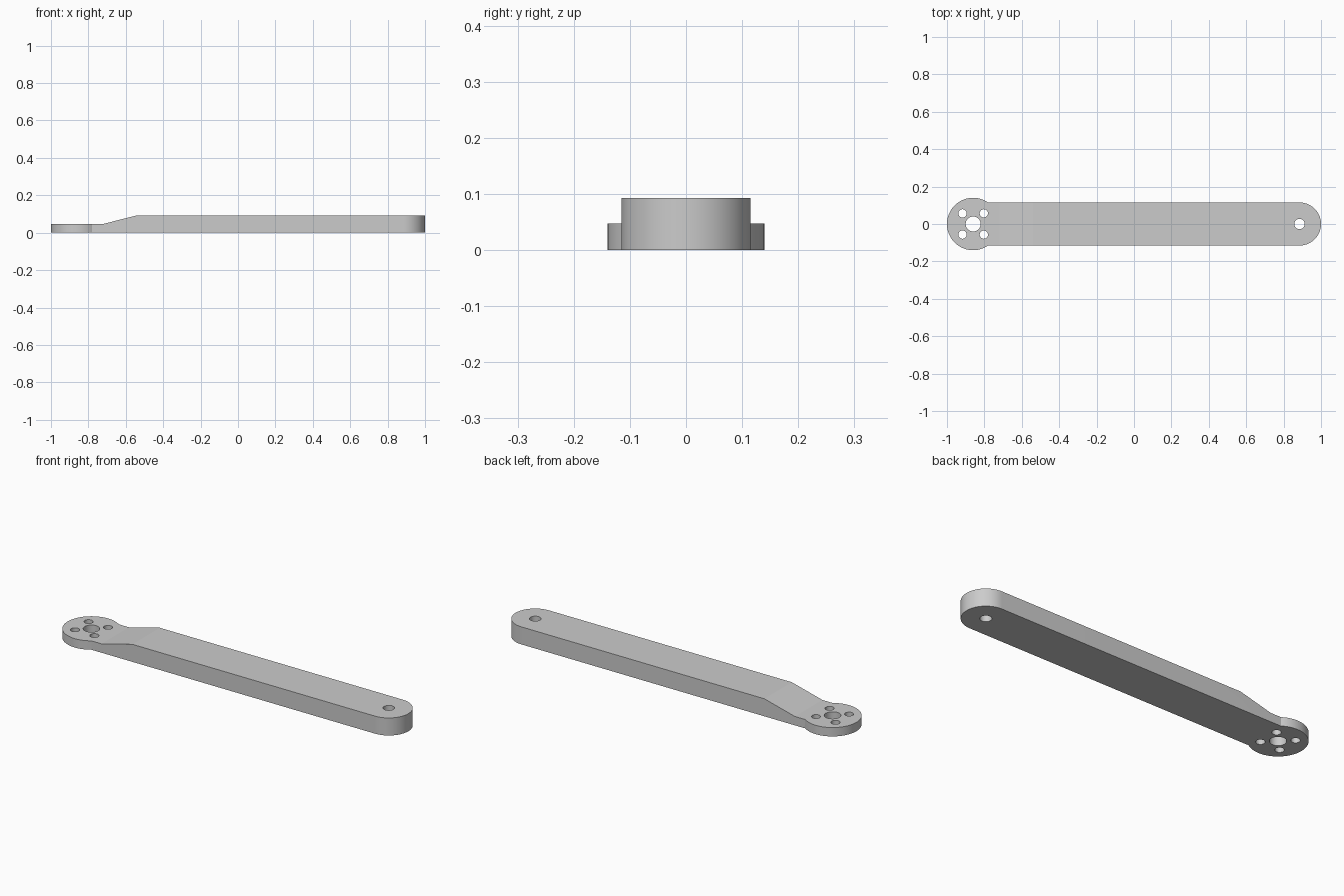
import bpy, bmesh
from math import acos, asin, cos, sin, pi, radians

if "Cube" in bpy.data.objects:
    bpy.data.objects.remove(bpy.data.objects["Cube"])

HUB_X, HUB_R, HUB_H = -0.86, 0.14, 0.047
ARM_R, ARM_H = 0.115, 0.093
TIP_X = 1 - ARM_R

grey = bpy.data.materials.new("plain grey")
grey.use_nodes = True
colour = (0.6, 0.6, 0.6, 1)
grey.diffuse_color = colour
grey.node_tree.nodes["Principled BSDF"].inputs["Base Color"].default_value = colour


def prism(name, points, sweep):
    """Extrude a closed outline of 3D points along a sweep vector."""
    bm = bmesh.new()
    face = bm.faces.new([bm.verts.new(p) for p in points])
    top = bmesh.ops.extrude_face_region(bm, geom=[face])["geom"]
    moved = [v for v in top if isinstance(v, bmesh.types.BMVert)]
    bmesh.ops.translate(bm, verts=moved, vec=sweep)
    bmesh.ops.recalc_face_normals(bm, faces=bm.faces)
    mesh = bpy.data.meshes.new(name)
    bm.to_mesh(mesh)
    bm.free()
    mesh.materials.append(grey)
    obj = bpy.data.objects.new(name, mesh)
    bpy.context.collection.objects.link(obj)
    return obj


def arc(cx, cy, r, start, end, steps, z=0):
    angles = [start + (end - start) * i / steps for i in range(steps + 1)]
    return [(cx + r * cos(a), cy + r * sin(a), z) for a in angles]


# Arm outline: round hub on the right end, rounded tip on the left end
neck = asin(ARM_R / HUB_R)
outline = arc(HUB_X, 0, HUB_R, neck, 2 * pi - neck, 64)
outline += arc(TIP_X, 0, ARM_R, -pi / 2, pi / 2, 48)
arm = prism("lever_arm", outline, (0, 0, ARM_H))

# Cutter that lowers the hub and slopes up to the full thickness
step = [(-1.2, HUB_H), (-0.72, HUB_H), (-0.54, ARM_H), (-0.54, 0.2), (-1.2, 0.2)]
cutters = [prism("step_cutter", [(x, -0.3, z) for x, z in step], (0, 0.6, 0))]

# Hole cutters: hub bore, four bolt holes, tip pivot hole
holes = [(HUB_X, 0, 0.04), (TIP_X, 0, 0.028)]
holes += [(HUB_X + sx * 0.057, sy * 0.057, 0.022) for sx in (-1, 1) for sy in (-1, 1)]
for x, y, r in holes:
    ring = arc(x, y, r, 0, 2 * pi, 40, -0.1)[:-1]
    cutters.append(prism("hole_cutter", ring, (0, 0, 0.4)))

bpy.context.view_layer.objects.active = arm
for cutter in cutters:
    cut = arm.modifiers.new("cut", "BOOLEAN")
    cut.operation = "DIFFERENCE"
    cut.solver = "EXACT"
    cut.object = cutter
    bpy.ops.object.modifier_apply(modifier=cut.name)
    bpy.data.objects.remove(cutter)

# Smooth curved walls, crisp edges
bpy.ops.object.select_all(action="DESELECT")
arm.select_set(True)
bpy.ops.object.shade_smooth_by_angle(angle=radians(12))
